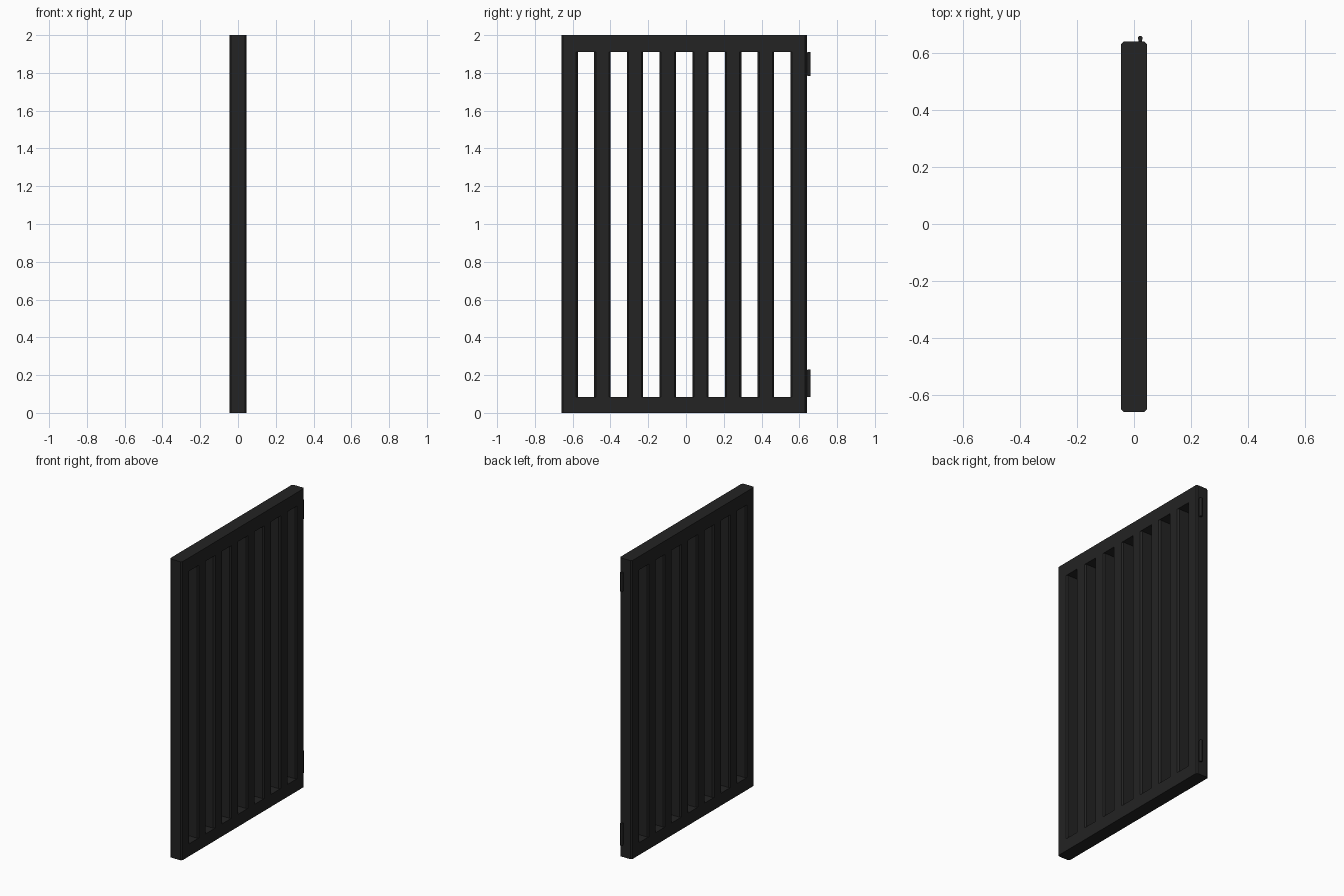
import bpy, bmesh

if "Cube" in bpy.data.objects:
    bpy.data.objects.remove(bpy.data.objects["Cube"])

def material(name, v):
    m = bpy.data.materials.new(name)
    m.diffuse_color = (v, v, v, 1)
    m.use_nodes = True
    m.node_tree.nodes["Principled BSDF"].inputs["Base Color"].default_value = m.diffuse_color
    return m

iron = material("black_iron", 0.0168)
HX = 0.045          # half thickness of the gate
C = 0.009           # chamfer on upright edges

def post(name, y0, y1, z0, z1):
    """Upright prism with chamfered vertical edges."""
    plan = [(-HX + C, y0), (HX - C, y0), (HX, y0 + C), (HX, y1 - C),
            (HX - C, y1), (-HX + C, y1), (-HX, y1 - C), (-HX, y0 + C)]
    bm = bmesh.new()
    face = bm.faces.new([bm.verts.new((x, y, z0)) for x, y in plan])
    ext = bmesh.ops.extrude_face_region(bm, geom=[face])
    top = [v for v in ext["geom"] if isinstance(v, bmesh.types.BMVert)]
    bmesh.ops.translate(bm, verts=top, vec=(0, 0, z1 - z0))
    bmesh.ops.recalc_face_normals(bm, faces=bm.faces)
    me = bpy.data.meshes.new(name)
    bm.to_mesh(me)
    bm.free()
    me.materials.append(iron)
    ob = bpy.data.objects.new(name, me)
    bpy.context.collection.objects.link(ob)
    return ob

Y0, Y1 = -0.66, 0.64
Z0, Z1 = 0.083, 1.91

# Rails across the full width
post("bottom_rail", Y0, Y1, 0, Z0)
post("top_rail", Y0, Y1, Z1, 2.0)

# Two stiles and six bars, evenly spaced
W = 0.087
step = (Y1 - Y0 - W) / 7
for i in range(8):
    name = {0: "latch_stile", 7: "hinge_stile"}.get(i, f"bar_{i}")
    post(name, Y0 + i * step, Y0 + i * step + W, Z0, Z1)

# Hinge knuckles on the +y edge
for name, a, b in (("lower_hinge", 0.083, 0.23), ("upper_hinge", 1.783, 1.91)):
    bpy.ops.mesh.primitive_cylinder_add(vertices=12, radius=0.0085, depth=b - a,
                                        location=(0.022, 0.6515, (a + b) / 2))
    pin = bpy.context.object
    pin.name = name
    pin.data.materials.append(iron)
    bpy.ops.object.shade_smooth_by_angle()
    # leaf joining the knuckle to the stile
    bpy.ops.mesh.primitive_cube_add(size=1, location=(0.022, 0.643, (a + b) / 2))
    leaf = bpy.context.object
    leaf.name = name + "_leaf"
    leaf.scale = (0.012, 0.012, b - a - 0.004)
    leaf.data.materials.append(iron)
